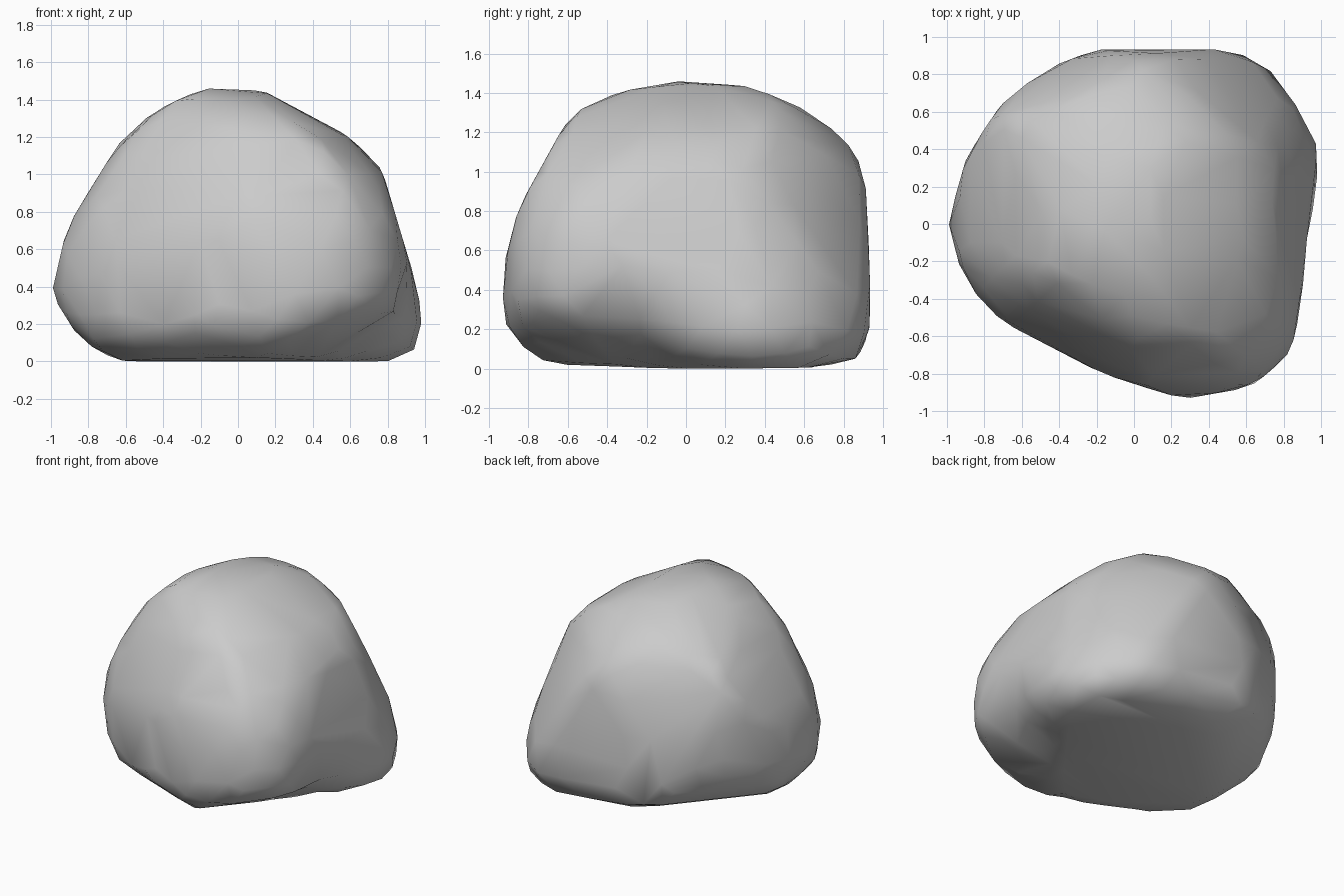
import bpy
import bmesh
from math import radians, sin, cos
from mathutils import Vector

cube = bpy.data.objects.get("Cube")
if cube:
    bpy.data.objects.remove(cube, do_unlink=True)

CENTRE = Vector((0, 0, 0.65))
SHARPNESS = 140


def outline_planes(azimuth, elevation, points):
    """Planes along each edge of an outline (hundredths, anticlockwise)."""
    a, e = radians(azimuth), radians(elevation)
    across = Vector((-sin(a), cos(a), 0))
    up = Vector((-sin(e) * cos(a), -sin(e) * sin(a), cos(e)))
    corners = [Vector(p) / 100 for p in points]
    result = []
    for p, q in zip(corners, corners[1:] + corners[:1]):
        edge = q - p
        normal = Vector((edge.y, -edge.x)).normalized()
        result.append((across * normal.x + up * normal.y, normal.dot(p)))
    return result


# Undercut below the front corner, and the broad front face
planes = [
    (Vector((0.64, -0.48, -0.6)), 1.04),
    (Vector((-0.45, -0.8, 0.35)), 0.72),
]

# Front outline
planes += outline_planes(-90, 0, [
    (100, -55), (95, -22), (77, 38), (61, 55), (14, 80), (-17, 82), (-48, 68),
    (-64, 52), (-91, 8), (-100, -27), (-87, -50), (-71, -62), (-57, -65), (87, -65)])

# Side outline
planes += outline_planes(0, 0, [
    (94, -23), (91, 31), (82, 52), (63, 67), (31, 79), (-2, 82), (-34, 76),
    (-58, 66), (-85, 17), (-95, -19), (-90, -52), (-70, -62), (0, -65),
    (66, -64), (87, -60), (93, -49)])

# Plan outline
planes += outline_planes(-90, 90, [
    (100, 38), (87, 67), (73, 85), (51, 93), (20, 95), (-14, 95), (-38, 87),
    (-56, 78), (-72, 63), (-90, 35), (-100, -3), (-88, -35), (-69, -53),
    (-17, -80), (27, -94), (66, -86), (84, -68), (91, -37)])

# Diagonal outlines
planes += outline_planes(-55, 26, [
    (109, -38), (102, -9), (79, 38), (67, 59), (48, 76), (23, 86), (5, 86),
    (-19, 81), (-38, 73), (-62, 55), (-74, 38), (-86, 17), (-92, -10),
    (-87, -38), (-79, -52), (-29, -85), (74, -72), (102, -62)])
planes += outline_planes(125, 26, [
    (92, -28), (86, 0), (67, 40), (42, 71), (19, 84), (6, 84), (-38, 71),
    (-66, 54), (-79, 41), (-105, -23), (-109, -50), (-103, -62), (-89, -73),
    (-31, -84), (56, -74), (72, -67), (87, -51)])
planes += outline_planes(35, -26, [
    (95, 2), (87, 26), (76, 55), (62, 73), (26, 85), (2, 83), (-30, 77),
    (-80, 46), (-97, 29), (-105, 8), (-108, -16), (-106, -35), (-75, -72),
    (-30, -82), (17, -86), (38, -86), (66, -72), (91, -37), (95, -15)])


def stone_radius(direction):
    """Softly rounded distance to the nearest plane."""
    total = sum(max(0, direction.dot(n) / h) ** SHARPNESS for n, h in planes)
    return total ** (-1 / SHARPNESS)


# Boulder: a sphere pressed against the planes
bm = bmesh.new()
bmesh.ops.create_icosphere(bm, subdivisions=4, radius=1)
for v in bm.verts:
    d = v.co.normalized()
    v.co = CENTRE + d * stone_radius(d)

# Shallow hollow low on the side
hollow = Vector((0.92, -0.28, 0.15))
for v in bm.verts:
    fall = max(0, 1 - (v.co - hollow).length / 0.45)
    v.co += Vector((-0.9, 0.2, 0.3)) * 0.1 * fall * fall * (3 - 2 * fall)

# Rest on the ground
ground = min(v.co.z for v in bm.verts)
bmesh.ops.translate(bm, verts=bm.verts, vec=(0, 0, -ground))

for f in bm.faces:
    f.smooth = True
mesh = bpy.data.meshes.new("boulder")
bm.to_mesh(mesh)
bm.free()
boulder = bpy.data.objects.new("boulder", mesh)
bpy.context.collection.objects.link(boulder)

# Coarse facets that follow the form
facets = boulder.modifiers.new("coarse_facets", 'DECIMATE')
facets.ratio = 0.35

# Stone colour
stone = bpy.data.materials.new("grey_stone")
stone.use_nodes = True
grey = (0.6, 0.6, 0.6, 1)
stone.diffuse_color = grey
stone.node_tree.nodes["Principled BSDF"].inputs["Base Color"].default_value = grey
mesh.materials.append(stone)
